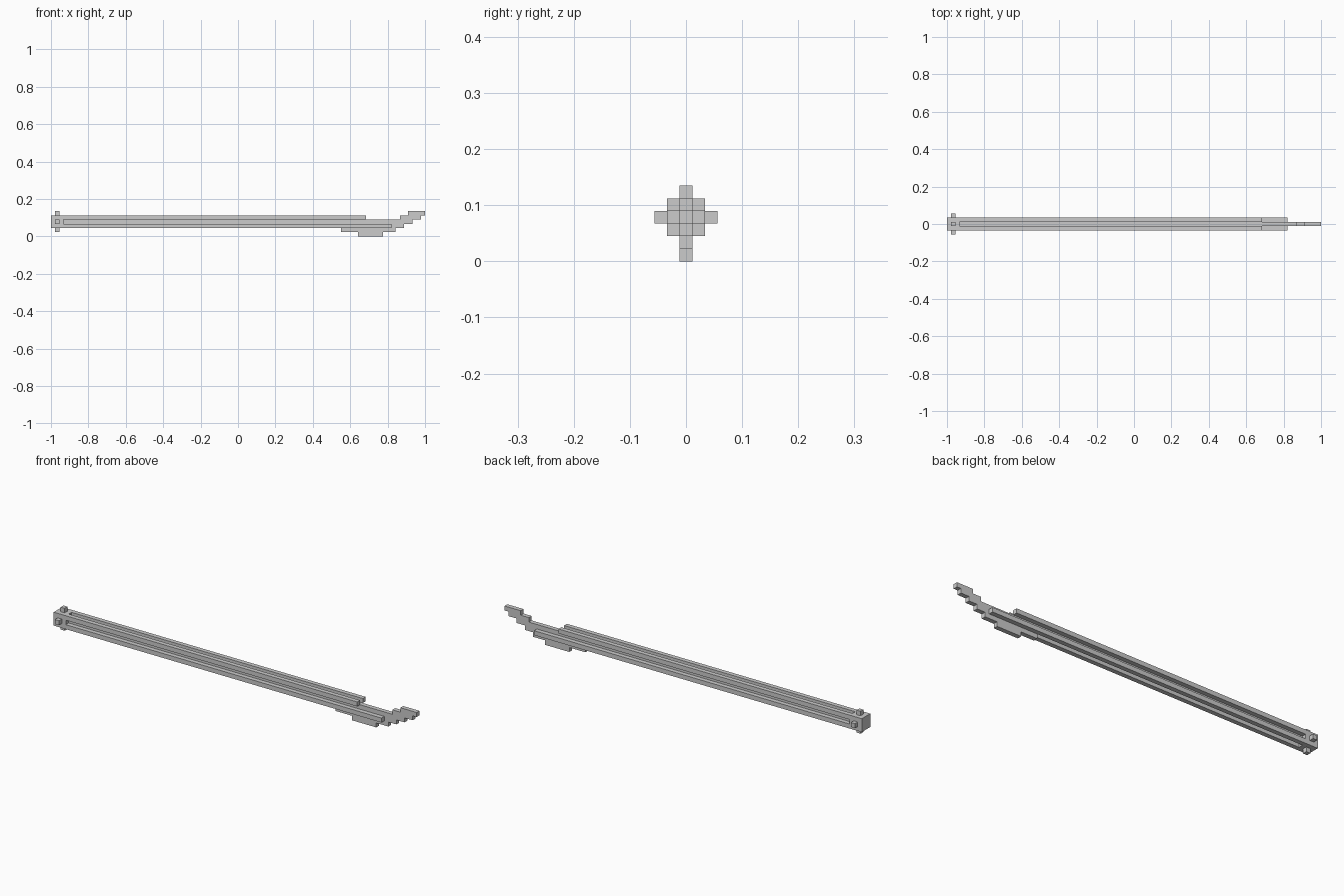
import bpy, bmesh
from mathutils import Vector

if "Cube" in bpy.data.objects:
    bpy.data.objects.remove(bpy.data.objects["Cube"])

U = 2 / 89  # one block; x counted from the left end, y from the middle, z from the ground


def extrude_profile(name, profile, y0, y1):
    """Extrude an (x, z) outline given in blocks from y0 to y1."""
    bm = bmesh.new()
    face = bm.faces.new([bm.verts.new((-1 + x * U, y0 * U, z * U)) for x, z in profile])
    geom = bmesh.ops.extrude_face_region(bm, geom=[face])["geom"]
    moved = [g for g in geom if isinstance(g, bmesh.types.BMVert)]
    bmesh.ops.translate(bm, verts=moved, vec=Vector((0, (y1 - y0) * U, 0)))
    bmesh.ops.recalc_face_normals(bm, faces=bm.faces)
    mesh = bpy.data.meshes.new(name)
    bm.to_mesh(mesh)
    bm.free()
    obj = bpy.data.objects.new(name, mesh)
    bpy.context.collection.objects.link(obj)
    return obj


def box(name, x0, x1, y0, y1, z0, z1):
    return extrude_profile(name, [(x0, z0), (x1, z0), (x1, z1), (x0, z1)], y0, y1)


# End cap with four studs around it
box("end_cap", 0, 3, -1.5, 1.5, 2, 5)
for dy, dz, side in ((0, 2, "top"), (0, -2, "bottom"), (-2, 0, "front"), (2, 0, "back")):
    box("stud_" + side, 1, 2, dy - 0.5, dy + 0.5, 3 + dz, 4 + dz)

# Shaft: four corner rails around a recessed core
box("shaft_core", 3, 69, -0.5, 0.5, 3, 4)
for y, side in ((-1, "front"), (1, "back")):
    box("upper_rail_" + side, 3, 75, y - 0.5, y + 0.5, 4, 5)
    box("lower_rail_" + side, 3, 81, y - 0.5, y + 0.5, 2, 3)

# Thin stepped blade curving up to the tip
blade = [(69, 1), (73, 1), (73, 0), (79, 0), (79, 1), (82, 1), (82, 2), (84, 2),
         (84, 3), (86, 3), (86, 4), (88, 4), (88, 5), (89, 5), (89, 6), (85, 6),
         (85, 5), (83, 5), (83, 4), (69, 4)]
extrude_profile("blade", blade, -0.5, 0.5)
